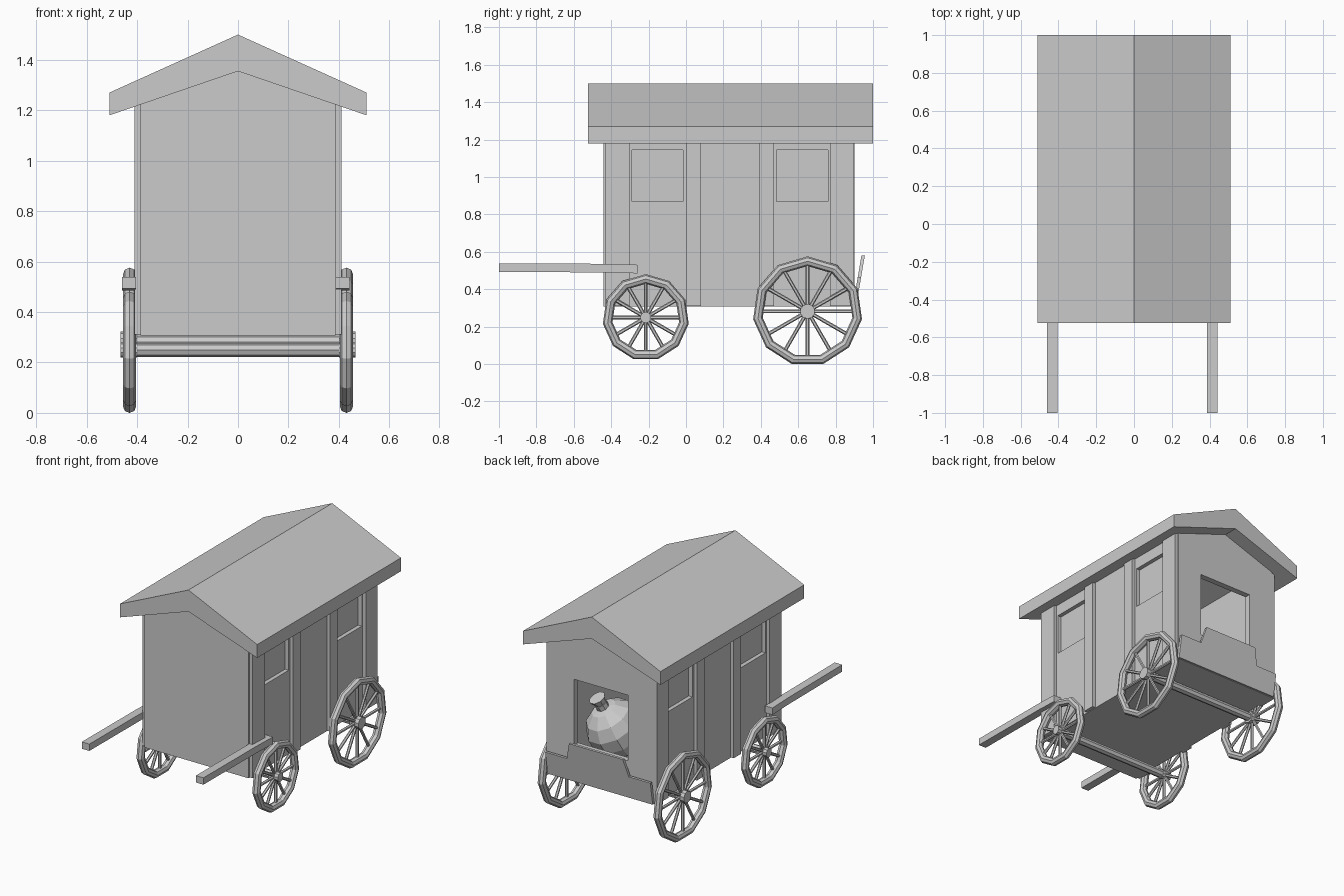
import bpy, math
from mathutils import Vector

if "Cube" in bpy.data.objects:
    bpy.data.objects.remove(bpy.data.objects["Cube"])


def mesh_object(name, verts, faces):
    me = bpy.data.meshes.new(name)
    me.from_pydata(verts, [], faces)
    ob = bpy.data.objects.new(name, me)
    bpy.context.collection.objects.link(ob)
    return ob


def loft(name, sections):
    """Closed solid through matching cross-sections, listed counter-clockwise seen from the front."""
    n = len(sections[0])
    verts = [v for s in sections for v in s]
    faces = [list(range(n)), list(range(len(verts) - 1, len(verts) - n - 1, -1))]
    for k in range(len(sections) - 1):
        for i in range(n):
            j = (i + 1) % n
            faces.append([k * n + j, k * n + i, (k + 1) * n + i, (k + 1) * n + j])
    return mesh_object(name, verts, faces)


def extrude_y(name, profile, y0, y1):
    return loft(name, [[(x, y, z) for x, z in profile] for y in (y0, y1)])


def box(name, x0, x1, y0, y1, z0, z1):
    return extrude_y(name, [(x0, z0), (x1, z0), (x1, z1), (x0, z1)], y0, y1)


def rod(name, a, b, r, sides, r2=None):
    a, b = Vector(a), Vector(b)
    d = b - a
    bpy.ops.mesh.primitive_cone_add(vertices=sides, radius1=r, radius2=r if r2 is None else r2,
                                    depth=d.length, location=(a + b) / 2,
                                    rotation=d.to_track_quat('Z', 'Y').to_euler())
    ob = bpy.context.object
    ob.name = name
    return ob


def cut(target, cutter):
    m = target.modifiers.new("cut", 'BOOLEAN')
    m.operation, m.solver, m.object = 'DIFFERENCE', 'EXACT', cutter
    bpy.context.view_layer.objects.active = target
    bpy.ops.object.modifier_apply(modifier=m.name)
    bpy.data.objects.remove(cutter)


def gable(w, z0, lift):
    """House-shaped profile that follows the underside of the roof."""
    eave = 1.355 - 0.343 * w + lift
    return [(-w, z0), (w, z0), (w, eave), (0, 1.355 + lift), (-w, eave)]


# Hollow cabin with rear opening and recessed side windows
cabin = extrude_y("cabin", gable(0.387, 0.307, 0.02), -0.44, 0.90)
cut(cabin, extrude_y("cavity", gable(0.345, 0.34, -0.01), -0.40, 0.86))
cut(cabin, box("rear_opening", -0.2, 0.2, 0.8, 1.0, 0.55, 0.99))
for s in (-1, 1):
    xa, xb = sorted((s * 0.36, s * 0.5))
    for y in (-0.29, 0.485):
        cut(cabin, box("window", xa, xb, y, y + 0.275, 0.87, 1.145))

# Roof
extrude_y("roof", [(-0.51, 1.18), (0, 1.355), (0.51, 1.18),
                   (0.51, 1.27), (0, 1.5), (-0.51, 1.27)], -0.525, 1.0)

# Upright boards on the sides
for s in (-1, 1):
    xa, xb = sorted((s * 0.38, s * 0.41))
    for y0, y1 in ((-0.43, -0.30), (0.0, 0.08), (0.39, 0.47), (0.77, 0.895)):
        box("side_post", xa, xb, y0, y1, 0.31, 1.225)

# Leaning tailboard with raised middle
tail = [(-0.39, 0.31), (0.39, 0.31), (0.39, 0.465), (0.23, 0.465),
        (0.2, 0.58), (-0.2, 0.58), (-0.23, 0.465), (-0.39, 0.465)]
loft("tailboard", [[(x, off + (z - 0.31) * 0.17, z) for x, z in tail] for off in (0.892, 0.91)])

# Pulling shafts, slightly bent near the cabin
for cx in (-0.432, 0.415):
    secs = []
    for y, z in ((-1.0, 0.516), (-0.42, 0.513), (-0.26, 0.508)):
        secs.append([(cx + dx, y, z + dz) for dx, dz in
                     ((-0.028, -0.023), (0.028, -0.023), (0.028, 0.023), (-0.028, 0.023))])
    loft("shaft", secs)


# Wheels: eleven-sided rim, hub and spokes
def wheel(label, x, y, z, radius, hub_r):
    t = 0.026
    bpy.ops.mesh.primitive_torus_add(major_segments=11, minor_segments=8, major_radius=radius - t,
                                     minor_radius=t, location=(x, y, z),
                                     rotation=(0, -math.pi / 2, 0))
    bpy.context.object.name = label + "_rim"
    s = math.copysign(1, x)
    rod(label + "_hub", (x - s * 0.03, y, z), (x + s * 0.036, y, z), hub_r, 10)
    for i in range(12):
        a = math.tau * i / 12
        c, d = math.cos(a), math.sin(a)
        r = radius - 1.3 * t
        rod(label + "_spoke", (x, y + 0.02 * c, z + 0.02 * d), (x, y + r * c, z + r * d), 0.01, 6)


for label, y, z, radius, hub_r in (("front_wheel", -0.215, 0.249, 0.232, 0.03),
                                   ("rear_wheel", 0.65, 0.282, 0.294, 0.04)):
    for s in (-1, 1):
        wheel(label, s * 0.43, y, z, radius, hub_r)
    rod(label + "_axle", (-0.42, y, z), (0.42, y, z), 0.028, 8)

# Tied sack lying inside
centre = Vector((0.14, 0.54, 0.54))
bpy.ops.mesh.primitive_uv_sphere_add(segments=10, ring_count=7, radius=0.19, location=centre)
sack = bpy.context.object
sack.name = "sack"
axis = Vector((0.25, 0.4, 0.85)).normalized()
sack.rotation_euler = axis.to_track_quat('Z', 'Y').to_euler()
rod("sack_tie", centre + axis * 0.16, centre + axis * 0.215, 0.04, 8)
rod("sack_mouth", centre + axis * 0.2, centre + axis * 0.26, 0.03, 8, 0.055)
